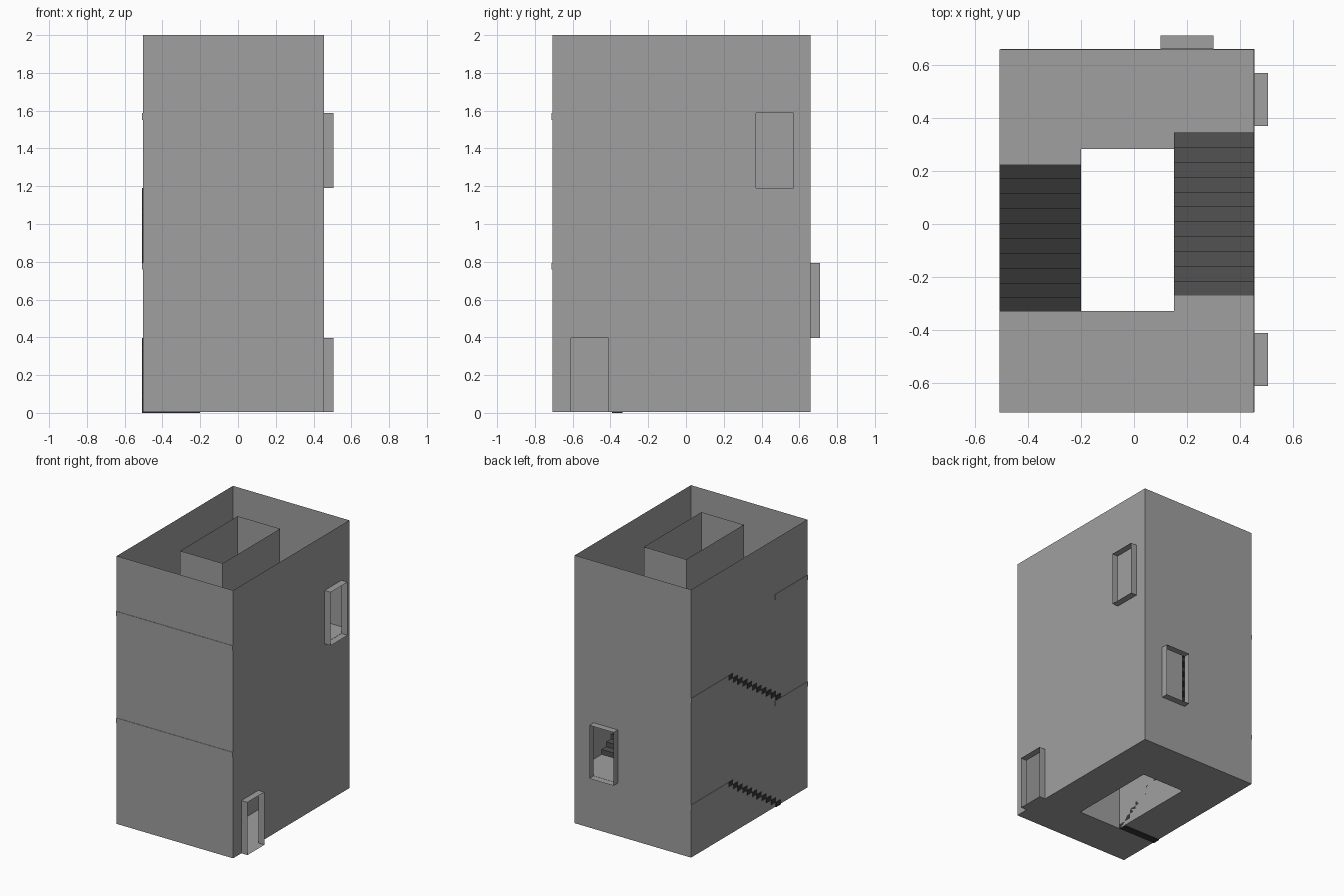
import bpy, bmesh

if "Cube" in bpy.data.objects:
    bpy.data.objects.remove(bpy.data.objects["Cube"])

# overall plan: open-topped tower, hollow core, stairs winding around it
X0, X1, Y0, Y1, H = -0.504, 0.455, -0.708, 0.66, 2.0
CX0, CX1, CY0, CY1 = -0.2, 0.15, -0.395, 0.282
LEVEL = 0.397
STEPS = 11
RISE = LEVEL / STEPS
G = 0.004           # ground sheet height
PX, PY = -0.507, -0.711   # slabs reach just through the left and front walls


def mat(name, v):
    m = bpy.data.materials.new(name)
    m.diffuse_color = (v, v, v, 1)
    m.use_nodes = True
    m.node_tree.nodes["Principled BSDF"].inputs["Base Color"].default_value = m.diffuse_color
    return m


GREY = mat("concrete grey", 0.35)
MID = mat("right stair grey", 0.085)
DARK = mat("left stair charcoal", 0.036)


def finish(name, bm, material):
    bmesh.ops.remove_doubles(bm, verts=bm.verts, dist=1e-5)
    me = bpy.data.meshes.new(name)
    bm.to_mesh(me)
    bm.free()
    me.materials.append(material)
    ob = bpy.data.objects.new(name, me)
    bpy.context.collection.objects.link(ob)
    return ob


def quad(bm, pts):
    bm.faces.new([bm.verts.new(p) for p in pts])


def box(bm, x0, x1, y0, y1, z0, z1):
    r = bmesh.ops.create_cube(bm, size=1)
    for v in r["verts"]:
        v.co = ((x0 + x1) / 2 + v.co.x * (x1 - x0),
                (y0 + y1) / 2 + v.co.y * (y1 - y0),
                (z0 + z1) / 2 + v.co.z * (z1 - z0))


def panel(bm, place, u0, u1, z0, z1, holes=()):
    """Flat sheet split on the hole edges; cells inside a hole are left out."""
    us = sorted({u0, u1, *[h[0] for h in holes], *[h[1] for h in holes]})
    zs = sorted({z0, z1, *[h[2] for h in holes], *[h[3] for h in holes]})
    for a, b in zip(us, us[1:]):
        for c, d in zip(zs, zs[1:]):
            if any(h[0] <= a and b <= h[1] and h[2] <= c and d <= h[3] for h in holes):
                continue
            quad(bm, [place(a, c), place(b, c), place(b, d), place(a, d)])


# openings: (from, to, bottom, top)
DOOR = (-0.61, -0.41, G, LEVEL)
SIDE_WINDOW = (0.37, 0.57, 3 * LEVEL, 4 * LEVEL)
BACK_WINDOW = (0.1, 0.3, LEVEL, 2 * LEVEL)

# outer walls
bm = bmesh.new()
panel(bm, lambda u, z: (u, Y0, z), X0, X1, G, H)
panel(bm, lambda u, z: (X1, u, z), Y0, Y1, G, H, [DOOR, SIDE_WINDOW])
panel(bm, lambda u, z: (-u, Y1, z), -X1, -X0, G, H,
      [(-BACK_WINDOW[1], -BACK_WINDOW[0], *BACK_WINDOW[2:])])
panel(bm, lambda u, z: (X0, -u, z), -Y1, -Y0, G, H)
finish("outer_walls", bm, GREY)

# core shaft, open at both ends
bm = bmesh.new()
loop = [(CX0, CY0), (CX1, CY0), (CX1, CY1), (CX0, CY1)]
for (ax, ay), (bx, by) in zip(loop, loop[1:] + loop[:1]):
    quad(bm, [(ax, ay, G), (bx, by, G), (bx, by, H), (ax, ay, H)])
finish("core_shaft", bm, GREY)

# ground sheet with the shaft hole
bm = bmesh.new()
panel(bm, lambda u, y: (u, y, G), X0, X1, Y0, Y1, [(CX0, CX1, CY0, CY1)])
finish("ground_floor", bm, GREY)


# opening surrounds standing out from the walls
def surround(name, place, hole, depth):
    bm = bmesh.new()
    a, b, c, d = hole
    ring = [(a, c), (b, c), (b, d), (a, d)]
    for p, q in zip(ring, ring[1:] + ring[:1]):
        quad(bm, [place(*p, 0), place(*q, 0), place(*q, depth), place(*p, depth)])
    finish(name, bm, GREY)


surround("door_surround", lambda u, z, o: (X1 + o, u, z), DOOR, 0.05)
surround("side_window_surround", lambda u, z, o: (X1 + o, u, z), SIDE_WINDOW, 0.05)
surround("back_window_surround", lambda u, z, o: (u, Y1 + o, z), BACK_WINDOW, 0.05)

# landings: main slab plus a short tongue meeting the top of the flight
for n in range(1, 5):
    top, low = n * LEVEL, n * LEVEL - RISE
    bm = bmesh.new()
    if n % 2:
        box(bm, PX, X1 - 0.002, 0.282, Y1 - 0.002, low, top)
        box(bm, PX, CX0, 0.225, 0.282, low, top)
    else:
        box(bm, PX, X1 - 0.002, PY, -0.327, low, top)
        box(bm, CX1, X1 - 0.002, -0.327, -0.27, low, top)
    finish(f"landing_{n}", bm, GREY)

# stair flights: left side climbs to the back, right side climbs to the front
for n in range(4):
    bm = bmesh.new()
    left = n % 2 == 0
    start, end = (-0.392, 0.225) if left else (0.345, -0.27)
    going = (end - start) / STEPS
    for i in range(STEPS):
        ya, yb = sorted((start + i * going, start + (i + 1) * going))
        z = n * LEVEL + i * RISE
        xa, xb = (PX, CX0) if left else (CX1, X1 - 0.002)
        box(bm, xa, xb, ya, yb, z, z + RISE)
    finish(f"{'left' if left else 'right'}_stairs_{n // 2 + 1}", bm, DARK if left else MID)
